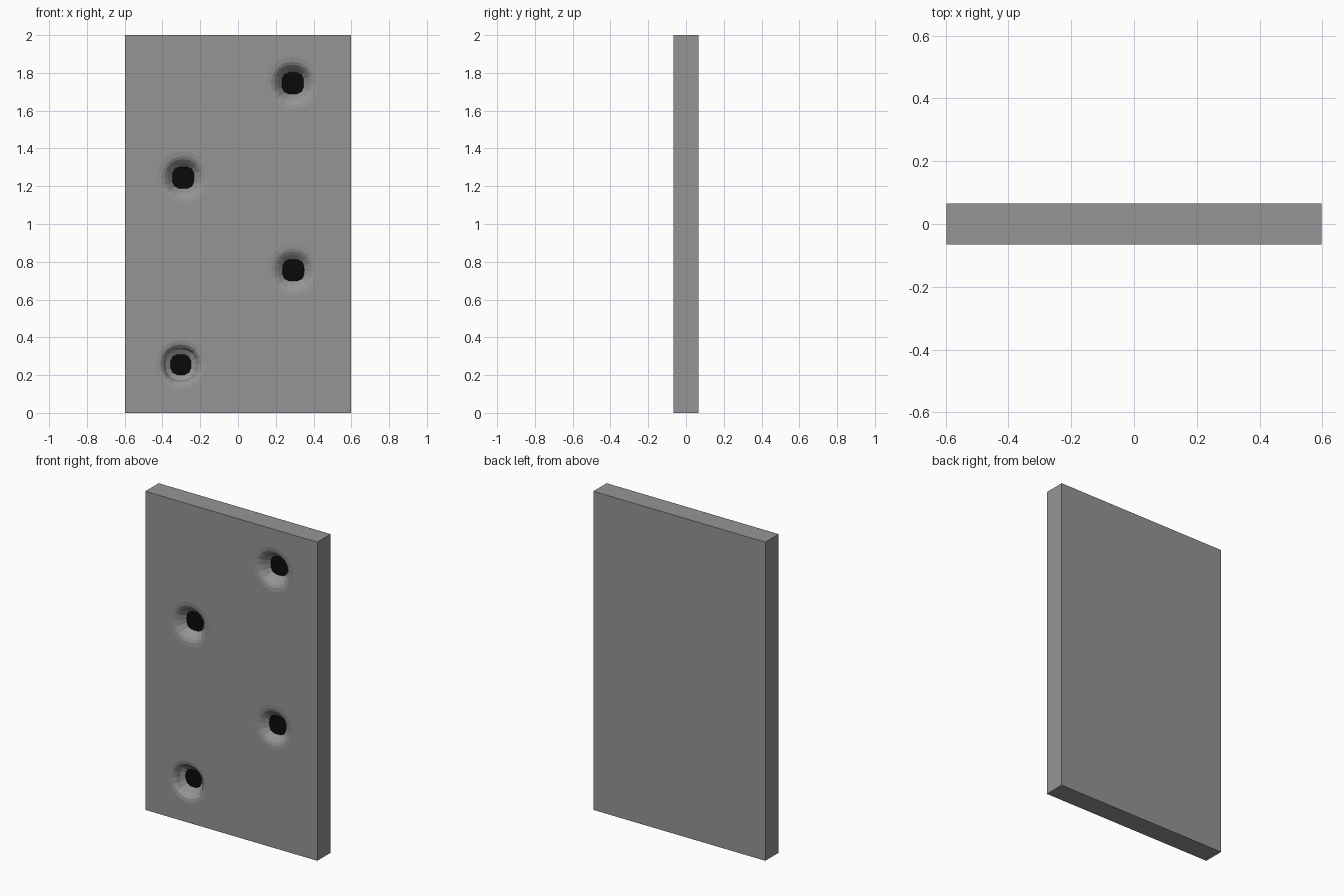
import bpy, bmesh, math

if "Cube" in bpy.data.objects:
    bpy.data.objects.remove(bpy.data.objects["Cube"])

W, T, H = 0.597, 0.066, 2.0     # half width, half thickness, height
SIDES = 16

# x, z and depth of each recess, with a (radius, depth fraction) flare profile
SOFT = [(0.14, 0.0), (0.115, 0.06), (0.098, 0.2), (0.08, 0.5), (0.058, 1.0)]
RIMMED = [(0.13, 0.0), (0.108, 0.08), (0.092, 0.3), (0.08, 0.7), (0.055, 1.0)]
RECESSES = [(0.29, 1.745, 0.060, SOFT), (-0.29, 1.245, 0.054, SOFT),
            (0.293, 0.755, 0.040, SOFT), (-0.303, 0.255, 0.058, RIMMED)]


def ring(bm, cx, cz, r, y, n):
    """Rounded-square loop of vertices (n = 2 is a circle)."""
    verts = []
    for i in range(SIDES):
        a = 2 * math.pi * i / SIDES
        c, s = math.cos(a), math.sin(a)
        k = r / (abs(c) ** n + abs(s) ** n) ** (1 / n)
        verts.append(bm.verts.new((cx + k * c, y, cz + k * s)))
    return verts


def loop_edges(bm, verts):
    pairs = zip(verts, verts[1:] + verts[:1])
    return [bm.edges.get(p) or bm.edges.new(p) for p in pairs]


bm = bmesh.new()

# Slab back and sides, front left open
corners = [(-W, 0), (W, 0), (W, H), (-W, H)]
front = [bm.verts.new((x, -T, z)) for x, z in corners]
back = [bm.verts.new((x, T, z)) for x, z in corners]
bm.faces.new(back)
for i in range(4):
    j = (i + 1) % 4
    bm.faces.new((front[i], front[j], back[j], back[i]))
outline = loop_edges(bm, front)

# Flared recesses with dark floors
for cx, cz, depth, profile in RECESSES:
    rings = [ring(bm, cx, cz, r, -T + d * depth, 2 + 0.9 * d) for r, d in profile]
    for a, b in zip(rings, rings[1:]):
        for i in range(SIDES):
            j = (i + 1) % SIDES
            bm.faces.new((a[i], a[j], b[j], b[i]))
    bm.faces.new(rings[-1]).material_index = 1
    outline += loop_edges(bm, rings[0])

# Front face around the recesses
bmesh.ops.triangle_fill(bm, use_beauty=True, use_dissolve=False,
                        edges=outline, normal=(0, -1, 0))
bmesh.ops.recalc_face_normals(bm, faces=bm.faces[:])

mesh = bpy.data.meshes.new("wall_panel")
bm.to_mesh(mesh)
bm.free()
panel = bpy.data.objects.new("wall_panel", mesh)
bpy.context.collection.objects.link(panel)

# Grey slab, black recess floors
for name, v in (("panel_grey", 0.3), ("recess_black", 0.003)):
    mat = bpy.data.materials.new(name)
    mat.diffuse_color = (v, v, v, 1)
    mat.use_nodes = True
    mat.node_tree.nodes["Principled BSDF"].inputs["Base Color"].default_value = mat.diffuse_color
    mesh.materials.append(mat)
